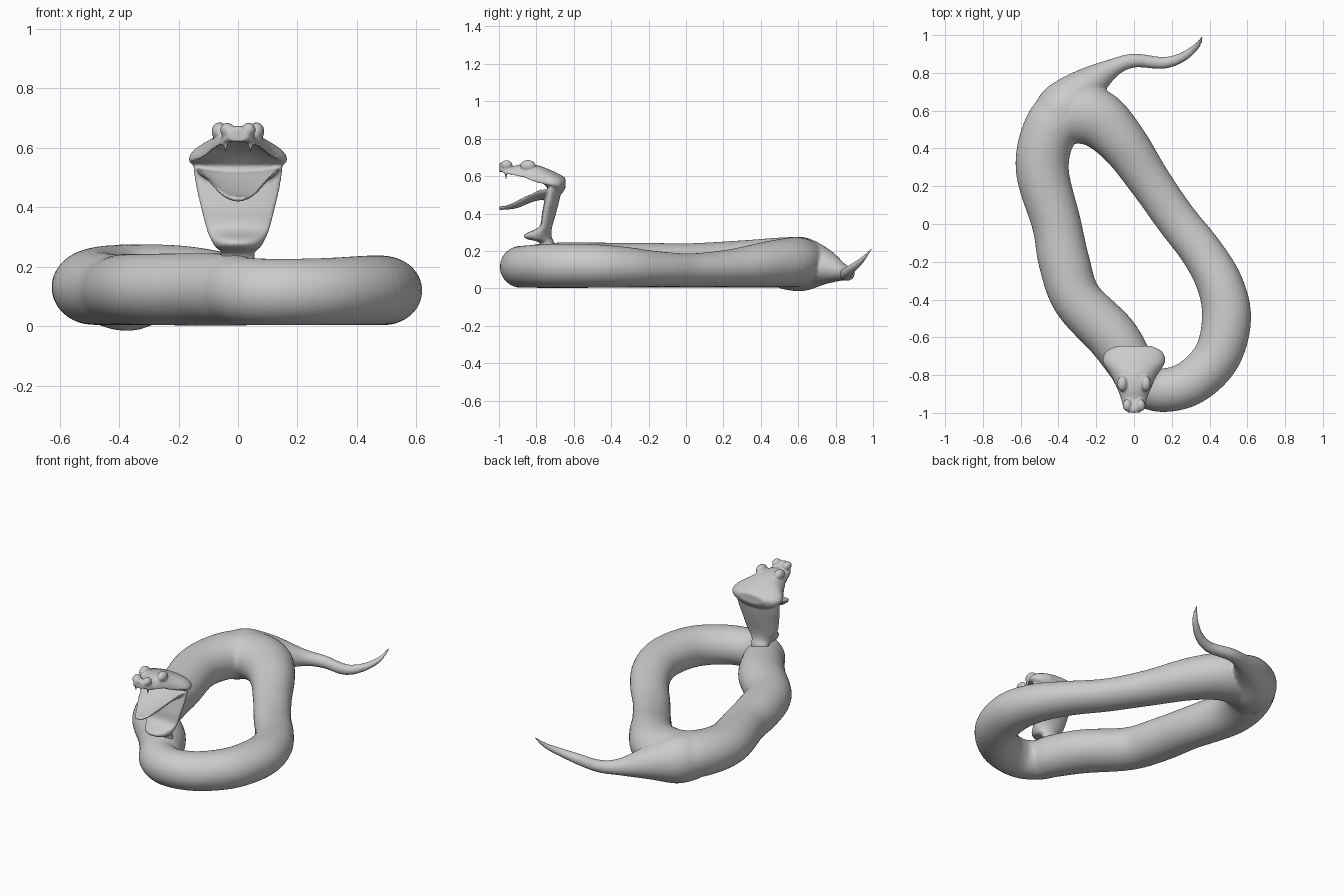
import bpy, bmesh, math
from mathutils import Vector

if "Cube" in bpy.data.objects:
    bpy.data.objects.remove(bpy.data.objects["Cube"])


def spline(rows, steps, closed):
    # Catmull-Rom through rows of (x, y, z, half width, height up, height down)
    n, out = len(rows), []
    pick = (lambda i: rows[i % n]) if closed else (lambda i: rows[max(0, min(n - 1, i))])
    for i in range(n if closed else n - 1):
        a, b, c, d = (pick(i + k) for k in (-1, 0, 1, 2))
        for s in range(steps):
            t = s / steps
            out.append([0.5 * (2 * q + (r - p) * t + (2 * p - 5 * q + 4 * r - u) * t * t
                               + (3 * q - p - 3 * r + u) * t ** 3)
                        for p, q, r, u in zip(a, b, c, d)])
    if not closed:
        out.append(list(rows[-1]))
    return out


def loft(name, rows, up=(0, 0, 1), closed=False, sides=32, steps=6):
    up = Vector(up)
    path = spline(rows, steps, closed)
    n = len(path)
    bm = bmesh.new()
    rings = []
    for i, (x, y, z, w, hi, lo) in enumerate(path):
        nxt = path[(i + 1) % n] if closed else path[min(i + 1, n - 1)]
        prv = path[i - 1] if closed else path[max(i - 1, 0)]
        side = (Vector(nxt[:3]) - Vector(prv[:3])).cross(up).normalized()
        ring = []
        for k in range(sides):
            a = 2 * math.pi * k / sides
            s = math.sin(a)
            ring.append(bm.verts.new(Vector((x, y, z)) + side * (w * math.cos(a))
                                     + up * (s * (hi if s > 0 else lo))))
        rings.append(ring)
    for i in range(n if closed else n - 1):
        p, q = rings[i], rings[(i + 1) % n]
        for k in range(sides):
            j = (k + 1) % sides
            bm.faces.new((p[k], p[j], q[j], q[k]))
    if not closed:
        bm.faces.new(rings[0])
        bm.faces.new(rings[-1])
    bmesh.ops.recalc_face_normals(bm, faces=bm.faces)
    mesh = bpy.data.meshes.new(name)
    bm.to_mesh(mesh)
    bm.free()
    obj = bpy.data.objects.new(name, mesh)
    bpy.context.collection.objects.link(obj)
    return obj


def ball(loc, scale):
    bpy.ops.mesh.primitive_uv_sphere_add(segments=24, ring_count=14, radius=1, location=loc)
    obj = bpy.context.object
    obj.scale = scale
    return obj


def fuse(name, parts, voxel, smooth):
    # join overlapping parts into one skin
    bpy.ops.object.select_all(action='DESELECT')
    for p in parts:
        p.select_set(True)
    bpy.context.view_layer.objects.active = parts[0]
    bpy.ops.object.join()
    obj = bpy.context.object
    obj.name = name
    rm = obj.modifiers.new("skin", 'REMESH')
    rm.mode, rm.voxel_size, rm.use_smooth_shade = 'VOXEL', voxel, True
    sm = obj.modifiers.new("soften", 'SMOOTH')
    sm.factor, sm.iterations = 0.5, smooth
    return obj


# Body coil: x, y, radius, centre height, vertical radius
coil = [(-.02, -.74, .125, .122, .12), (-.12, -.59, .137, .124, .122), (-.30, -.40, .132, .124, .12),
        (-.37, -.20, .135, .124, .12), (-.41, 0, .130, .122, .118), (-.485, .28, .140, .13, .125),
        (-.45, .48, .145, .137, .133), (-.35, .58, .16, .14, .135), (-.20, .56, .155, .14, .132),
        (-.06, .43, .130, .13, .12), (.08, .23, .112, .108, .10), (.22, .03, .108, .097, .09),
        (.36, -.15, .112, .103, .095), (.455, -.32, .122, .113, .108), (.49, -.50, .13, .12, .116),
        (.44, -.70, .125, .121, .117), (.30, -.84, .12, .117, .113), (.14, -.88, .115, .115, .112),
        (.03, -.83, .115, .117, .114)]
body = loft("body", [(x, y, z, r, v, v) for x, y, r, z, v in coil], closed=True, sides=40)

# Tail
tail_rows = [(-.43, .52, .13, .135), (-.36, .62, .13, .145), (-.25, .73, .12, .10),
             (-.115, .825, .09, .05), (0, .865, .078, .037), (.15, .853, .075, .032),
             (.25, .88, .10, .026), (.33, .94, .15, .018), (.365, .997, .215, .007)]
tail = loft("tail", [(x, y, z, r, r, r) for x, y, z, r in tail_rows])
fuse("coiled_body", [body, tail], 0.01, 4)

# Upper head with hollow palate
upper = loft("upper_head", [(0, y, z, w, t, b) for y, z, w, t, b in [
    (-.645, .565, .09, .025, .03), (-.675, .56, .148, .05, .06), (-.73, .56, .165, .075, .03),
    (-.80, .56, .125, .10, -.03), (-.87, .585, .09, .08, -.028), (-.93, .60, .07, .055, -.02),
    (-.97, .612, .055, .062, -.01), (-.998, .64, .033, .03, .02)]])

# Lower jaw, cupped on top
jaw = loft("lower_jaw", [(0, y, z, w, t, b) for y, z, w, t, b in [
    (-.70, .535, .14, 0, .05), (-.76, .535, .14, -.02, .06), (-.82, .517, .115, -.03, .055),
    (-.90, .475, .078, -.018, .045), (-.96, .445, .048, -.003, .024), (-1.0, .43, .022, .008, .01)]])

# Flattened neck
neck = loft("neck", [(0, y, z, w, t, b) for z, y, w, t, b in [
    (.60, -.72, .10, .04, .03), (.56, -.72, .148, .06, .02), (.48, -.735, .143, .06, .02),
    (.40, -.755, .125, .06, .015), (.33, -.765, .107, .05, .02), (.29, -.78, .09, .06, .08),
    (.265, -.785, .075, .07, .07), (.245, -.745, .056, .04, .04), (.20, -.74, .06, .04, .04)]],
    up=(0, 1, 0))

# Brows, nostril bumps and fangs
details = []
for s in (-1, 1):
    details.append(ball((s * .062, -.845, .655), (.027, .042, .031)))
    details.append(ball((s * .036, -.96, .66), (.024, .032, .025)))
    bpy.ops.mesh.primitive_cone_add(vertices=14, radius1=.013, radius2=.003, depth=.06,
                                    location=(s * .042, -.962, .612), rotation=(math.pi, 0, 0))
    details.append(bpy.context.object)
fuse("raised_head", [upper, jaw, neck] + details, 0.006, 3)
